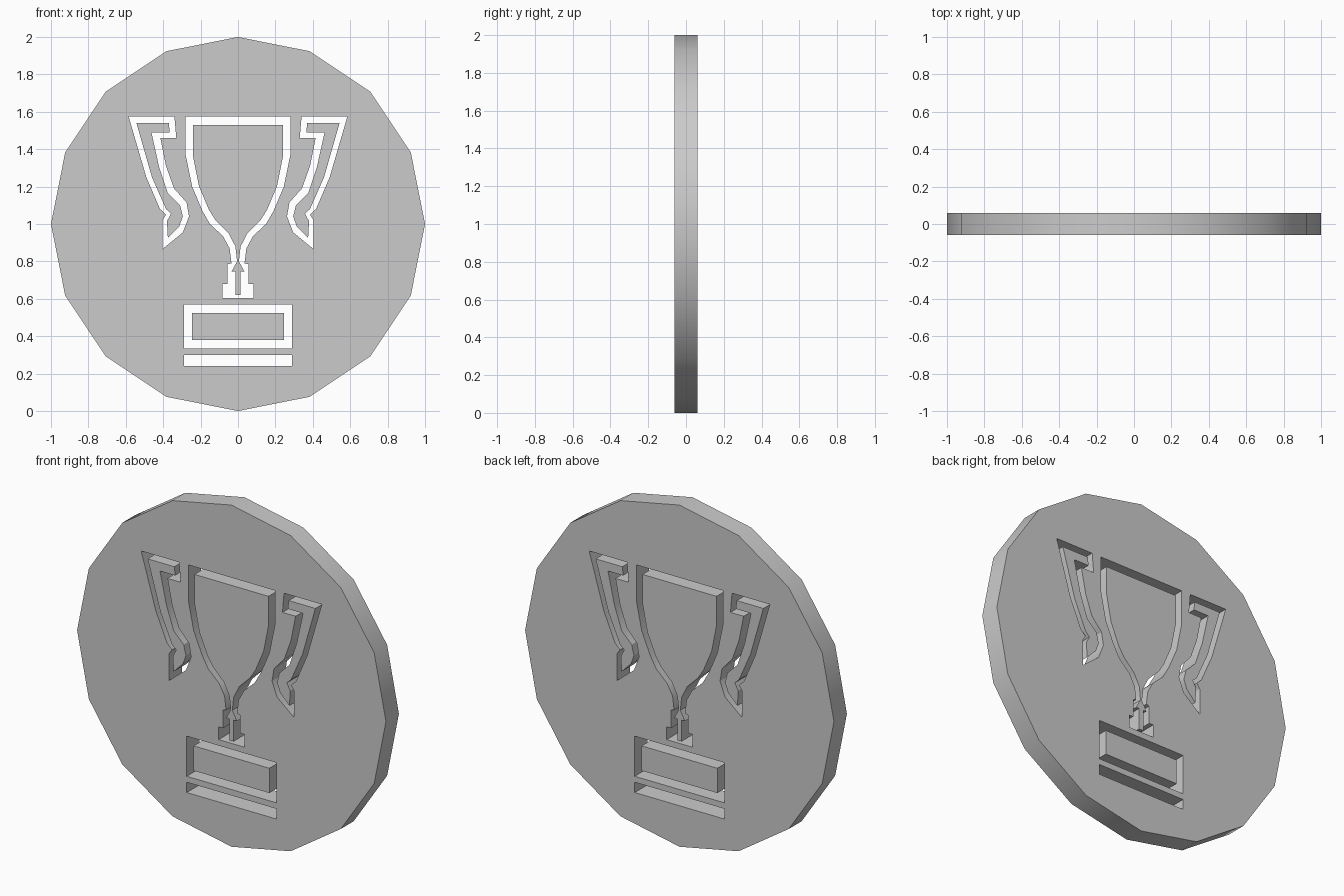
import bpy, bmesh, math

if "Cube" in bpy.data.objects:
    bpy.data.objects.remove(bpy.data.objects["Cube"])

HALF_DEPTH = 0.06


def mirror(pts):
    return [(-x, z) for x, z in reversed(pts)]


def closed(half):
    """Symmetric outline from its right half."""
    return half + mirror(half)


def rect(w, z0, z1):
    return [(-w, z0), (w, z0), (w, z1), (-w, z1)]


def plate(name, *outlines):
    """Flat plate from outlines in x/z; nested outlines become cut-outs."""
    cu = bpy.data.curves.new(name, 'CURVE')
    cu.dimensions = '2D'
    cu.fill_mode = 'BOTH'
    cu.extrude = HALF_DEPTH
    for pts in outlines:
        sp = cu.splines.new('POLY')
        sp.points.add(len(pts) - 1)
        for p, (x, z) in zip(sp.points, pts):
            p.co = (x, z, 0, 1)
        sp.use_cyclic_u = True
    tmp = bpy.data.objects.new(name + "_curve", cu)
    bpy.context.collection.objects.link(tmp)
    dg = bpy.context.evaluated_depsgraph_get()
    me = bpy.data.meshes.new_from_object(tmp.evaluated_get(dg))
    bpy.data.objects.remove(tmp)
    # weld faces to walls and stand the plate upright
    bm = bmesh.new()
    bm.from_mesh(me)
    bmesh.ops.remove_doubles(bm, verts=bm.verts, dist=1e-4)
    for v in bm.verts:
        v.co = (v.co.x, -v.co.z, v.co.y)
    bmesh.ops.recalc_face_normals(bm, faces=bm.faces)
    bm.to_mesh(me)
    bm.free()
    ob = bpy.data.objects.new(name, me)
    bpy.context.collection.objects.link(ob)
    bpy.ops.object.select_all(action='DESELECT')
    ob.select_set(True)
    bpy.context.view_layer.objects.active = ob
    bpy.ops.object.shade_smooth_by_angle(angle=math.radians(30))
    return ob


# Cup and stem outlines, right halves
cup_outer = closed([(.28, 1.575), (.28, 1.37), (.245, 1.2), (.19, 1.07), (.15, 1.0),
                    (.08, .935), (.045, .87), (.035, .79), (.055, .785), (.055, .68),
                    (.083, .68), (.083, .605)])
cup_inner = closed([(.24, 1.53), (.24, 1.36), (.208, 1.2), (.155, 1.075), (.12, 1.02),
                    (.05, .95), (.014, .88), (.005, .8), (.035, .745), (.014, .745),
                    (.014, .62)])

# Handle outlines, right side
handle_outer = [(.585, 1.575), (.49, 1.25), (.417, 1.08), (.385, 1.05), (.405, 1.02),
                (.405, .865), (.295, .955), (.262, 1.04), (.275, 1.115), (.342, 1.19),
                (.385, 1.31), (.415, 1.46), (.33, 1.46), (.34, 1.575)]
handle_inner = [(.543, 1.54), (.46, 1.25), (.385, 1.08), (.358, 1.055), (.38, 1.015),
                (.375, .925), (.315, .985), (.295, 1.04), (.31, 1.1), (.375, 1.165),
                (.422, 1.305), (.463, 1.49), (.365, 1.49), (.37, 1.54)]

# Sixteen-sided disc with the trophy channels cut through
rim = [(math.cos(i * math.pi / 8), 1 + math.sin(i * math.pi / 8)) for i in range(16)]
plate("disc", rim, cup_outer, handle_outer, mirror(handle_outer),
      rect(.29, .335, .57), rect(.29, .24, .30))

# Inlays inside the channels
plate("cup_inlay", cup_inner)
plate("handle_inlay_right", handle_inner)
plate("handle_inlay_left", mirror(handle_inner))
plate("base_inlay", rect(.245, .38, .525))
